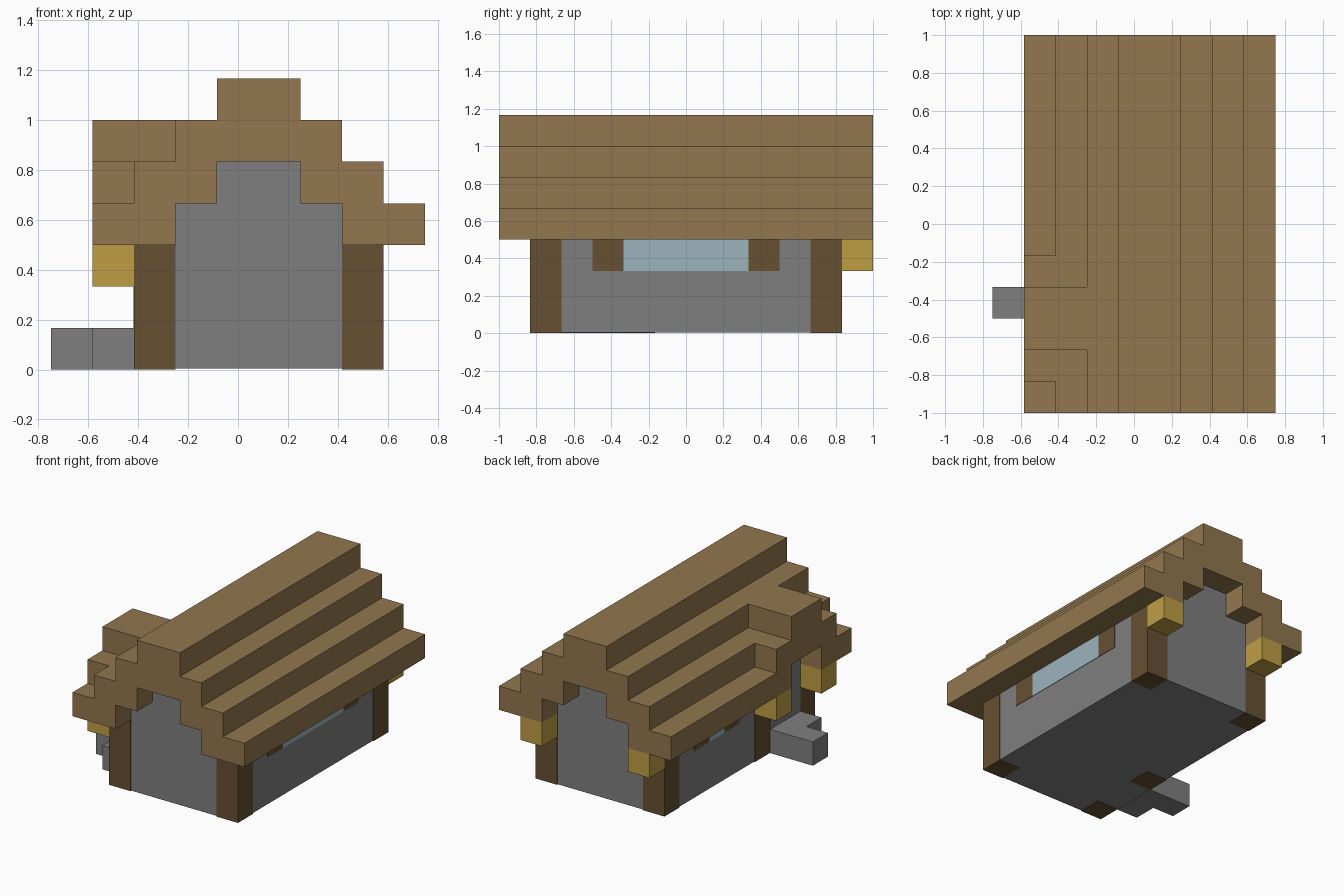
import bpy, bmesh
from mathutils import Vector

U = 1 / 6      # size of one building block
E = 0.02       # tiny inset (in blocks) that keeps timber proud of the walls

if "Cube" in bpy.data.objects:
    bpy.data.objects.remove(bpy.data.objects["Cube"], do_unlink=True)


def material(name, r, g, b):
    m = bpy.data.materials.new(name)
    m.use_nodes = True
    m.diffuse_color = (r, g, b, 1)
    m.node_tree.nodes["Principled BSDF"].inputs["Base Color"].default_value = (r, g, b, 1)
    return m


ROOF = material("roof_wood", 0.287, 0.184, 0.077)
TIMBER = material("dark_timber", 0.133, 0.081, 0.032)
STONE = material("grey_stone", 0.212, 0.212, 0.212)
GLASS = material("pale_glass", 0.337, 0.456, 0.503)
LAMP = material("lantern_yellow", 0.521, 0.342, 0.06)


def extrude(name, profile, axis, start, end, mat):
    """Extrude a flat profile, given in blocks, along one axis."""
    def place(a, b):
        return {"x": (start, a, b), "y": (a, start, b), "z": (a, b, start)}[axis]
    direction = Vector([float(axis == k) for k in "xyz"])
    bm = bmesh.new()
    face = bm.faces.new([bm.verts.new(Vector(place(a, b)) * U) for a, b in profile])
    new = bmesh.ops.extrude_face_region(bm, geom=[face])["geom"]
    moved = [v for v in new if isinstance(v, bmesh.types.BMVert)]
    bmesh.ops.translate(bm, verts=moved, vec=direction * (end - start) * U)
    bmesh.ops.recalc_face_normals(bm, faces=bm.faces)
    mesh = bpy.data.meshes.new(name)
    bm.to_mesh(mesh)
    bm.free()
    mesh.materials.append(mat)
    obj = bpy.data.objects.new(name, mesh)
    bpy.context.collection.objects.link(obj)
    return obj


def box(name, xs, ys, zs, mat):
    (x0, x1), (y0, y1) = xs, ys
    return extrude(name, [(x0, y0), (x1, y0), (x1, y1), (x0, y1)], "z", *zs, mat)


def mirrored(half, centre):
    """Complete a half profile across a vertical line."""
    return [(centre + a, b) for a, b in half] + [(centre - a, b) for a, b in reversed(half)]


# Stone body with stepped gables
body = [(3 - E, E), (3 - E, 3), (2, 3), (2, 4), (1, 4), (1, 5)]
extrude("stone_walls", mirrored(body, 0.5), "y", -5 + E, 5 - E, STONE)

# Main stepped roof; its right eave is added in pieces around the dormer
roof = [(1, 7), (2, 7 - 1), (2, 5), (3, 5), (3, 4), (4, 4), (4, 3), (2, 3), (2, 4), (1, 4), (1, 5)]
roof.insert(1, (1, 6))
full = mirrored(roof, 0.5)
trimmed = [(max(a, -2.5), b) for a, b in full if (a, b) != (-3.5, 4)]
extrude("main_roof", trimmed, "y", -6, 6, ROOF)
box("front_eave", (-3.5, -2.5), (-6, -5), (3, 4), ROOF)
box("back_eave", (-3.5, -2.5), (-1, 6), (3, 4), ROOF)

# Dormer roof over the doorway
dormer = [(1, 6), (1, 5), (2, 5), (2, 3), (1, 3), (1, 4)]
extrude("dormer_roof", mirrored(dormer, -3), "x", -3.5, -1.5, ROOF)
box("doorway_wall", (-2.5 - E, -2), (-4, -2), (E, 4), STONE)

# Corner posts and the inner door post
for x in (-2.5, 2.5):
    for y in (-5, 4):
        box("corner_post", (x, x + 1), (y, y + 1), (0, 3), TIMBER)
box("door_post", (-2.5, -1.5), (-2, -1), (0, 3), TIMBER)

# Windows with a timber block at each end
for side, xs, y0, y1 in (("left", (2.5, 3.5), -2, 2), ("right", (-2.5, -1.5), 1, 2)):
    box(side + "_window", xs, (y0, y1), (2, 3), GLASS)
    for y in (y0 - 1, y1):
        box(side + "_window_block", xs, (y, y + 1), (2, 3), TIMBER)

# Lanterns hanging under the back gable and beside the doorway
for x, y in ((-2.5, 5), (2.5, 5), (-3.5, -2), (-3.5, -5)):
    box("lantern", (x, x + 1), (y, y + 1), (2, 3), LAMP)

# Doorstep with a projecting stone
step = [(-2.5, -4), (-2.5, -2), (-4.5, -2), (-4.5, -3), (-3.5, -3), (-3.5, -4)]
extrude("doorstep", step, "z", 0, 1, STONE)
